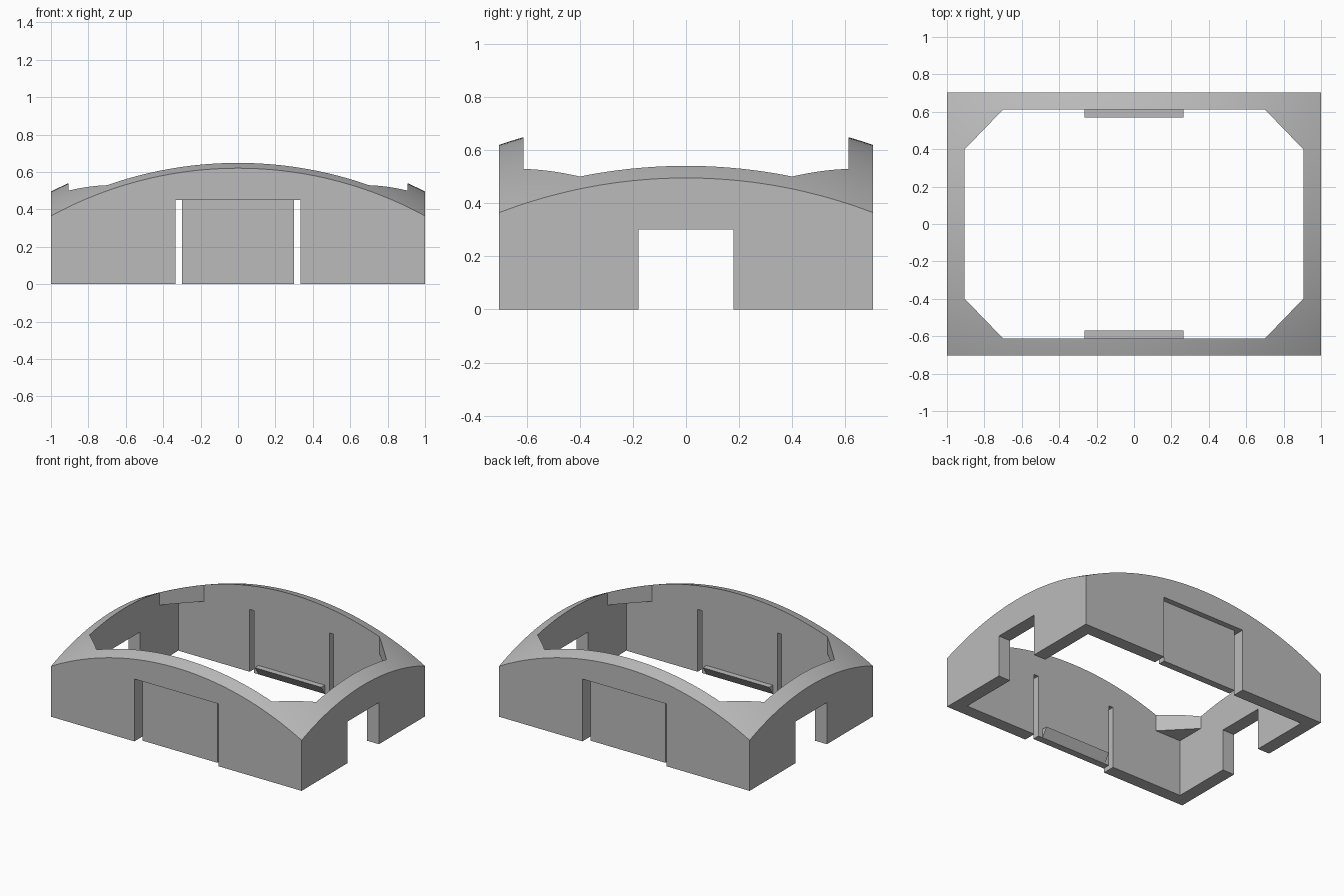
import bpy, bmesh, math

if "Cube" in bpy.data.objects:
    bpy.data.objects.remove(bpy.data.objects["Cube"], do_unlink=True)

HALF_X, HALF_Y = 1.0, 0.703      # outer footprint
IN_X, IN_Y = 0.905, 0.612        # inner wall faces
RADIUS, CENTRE_Z = 2.202, -1.467 # spherical crown

grey = bpy.data.materials.new("plain_grey")
grey.use_nodes = True
COLOUR = (0.5, 0.5, 0.5, 1)
grey.diffuse_color = COLOUR
grey.node_tree.nodes["Principled BSDF"].inputs["Base Color"].default_value = COLOUR


def add_object(name, bm):
    bmesh.ops.recalc_face_normals(bm, faces=bm.faces)
    mesh = bpy.data.meshes.new(name)
    bm.to_mesh(mesh)
    bm.free()
    mesh.materials.append(grey)
    obj = bpy.data.objects.new(name, mesh)
    bpy.context.collection.objects.link(obj)
    return obj


def prism(name, points, lo, hi, along_x=False):
    """Extrude an outline along z (xy outline) or along x (yz outline)."""
    bm = bmesh.new()
    place = (lambda p, h: (h, *p)) if along_x else (lambda p, h: (*p, h))
    face = bm.faces.new([bm.verts.new(place(p, lo)) for p in points])
    new = bmesh.ops.extrude_face_region(bm, geom=[face], use_keep_orig=True)["geom"]
    shift = (hi - lo, 0, 0) if along_x else (0, 0, hi - lo)
    bmesh.ops.translate(bm, vec=shift, verts=[v for v in new if isinstance(v, bmesh.types.BMVert)])
    return add_object(name, bm)


def rectangle(a, b):
    return [(-a, -b), (a, -b), (a, b), (-a, b)]


def cut(target, cutter):
    cutter.hide_render = True
    mod = target.modifiers.new("cut", "BOOLEAN")
    mod.operation, mod.solver, mod.object = "DIFFERENCE", "EXACT", cutter
    bpy.context.view_layer.objects.active = target
    bpy.ops.object.modifier_apply(modifier=mod.name)
    bpy.data.objects.remove(cutter, do_unlink=True)


# Solid block with a spherical crown
bm = bmesh.new()
bmesh.ops.create_grid(bm, x_segments=48, y_segments=34, size=1)
for v in bm.verts:
    x, y = v.co.x * HALF_X, v.co.y * HALF_Y
    v.co = (x, y, CENTRE_Z + math.sqrt(RADIUS ** 2 - x * x - y * y))
bmesh.ops.triangulate(bm, faces=bm.faces)
rim = [e for e in bm.edges if e.is_boundary]
skirt = bmesh.ops.extrude_edge_only(bm, edges=rim)["geom"]
for v in skirt:
    if isinstance(v, bmesh.types.BMVert):
        v.co.z = 0
bmesh.ops.holes_fill(bm, edges=[e for e in bm.edges if e.is_boundary], sides=0)
shell = add_object("domed_frame", bm)

# Hollow interior, leaving corner gussets under the crown
cut(shell, prism("cavity", rectangle(IN_X, IN_Y), -0.2, 0.41))
cx, cy = 0.7, 0.4
octagon = [(-cx, -IN_Y), (cx, -IN_Y), (IN_X, -cy), (IN_X, cy),
           (cx, IN_Y), (-cx, IN_Y), (-IN_X, cy), (-IN_X, -cy)]
cut(shell, prism("top_opening", octagon, 0.2, 1))

# Doorways through both end walls
cut(shell, prism("end_doorways", rectangle(1.2, 0.178), -0.2, 0.3))

# Recessed flexible panels with a slot on each side, front and back
w, p, face_y = 0.335, 0.3, 0.663
outline = [(-w, -0.9), (w, -0.9), (w, -0.5), (p, -0.5),
           (p, -face_y), (-p, -face_y), (-p, -0.5), (-w, -0.5)]
for s in (1, -1):
    cut(shell, prism("panel_cut", [(x * s, y * s) for x, y in outline], -0.2, 0.45))

# Tidy coplanar faces and smooth the crown
bm = bmesh.new()
bm.from_mesh(shell.data)
bmesh.ops.remove_doubles(bm, verts=bm.verts, dist=0.0001)
bmesh.ops.dissolve_limit(bm, angle_limit=math.radians(0.1), verts=bm.verts, edges=bm.edges)
bm.to_mesh(shell.data)
bm.free()
bpy.ops.object.select_all(action="DESELECT")
shell.select_set(True)
bpy.context.view_layer.objects.active = shell
bpy.ops.object.shade_smooth_by_angle(angle=math.radians(25))

# Wedge-shaped catches inside the panels
for name, s in (("front_catch", -1), ("back_catch", 1)):
    wedge = [(s * IN_Y, 0), (s * 0.57, 0.064), (s * IN_Y, 0.064)]
    prism(name, wedge, -0.265, 0.265, along_x=True)
